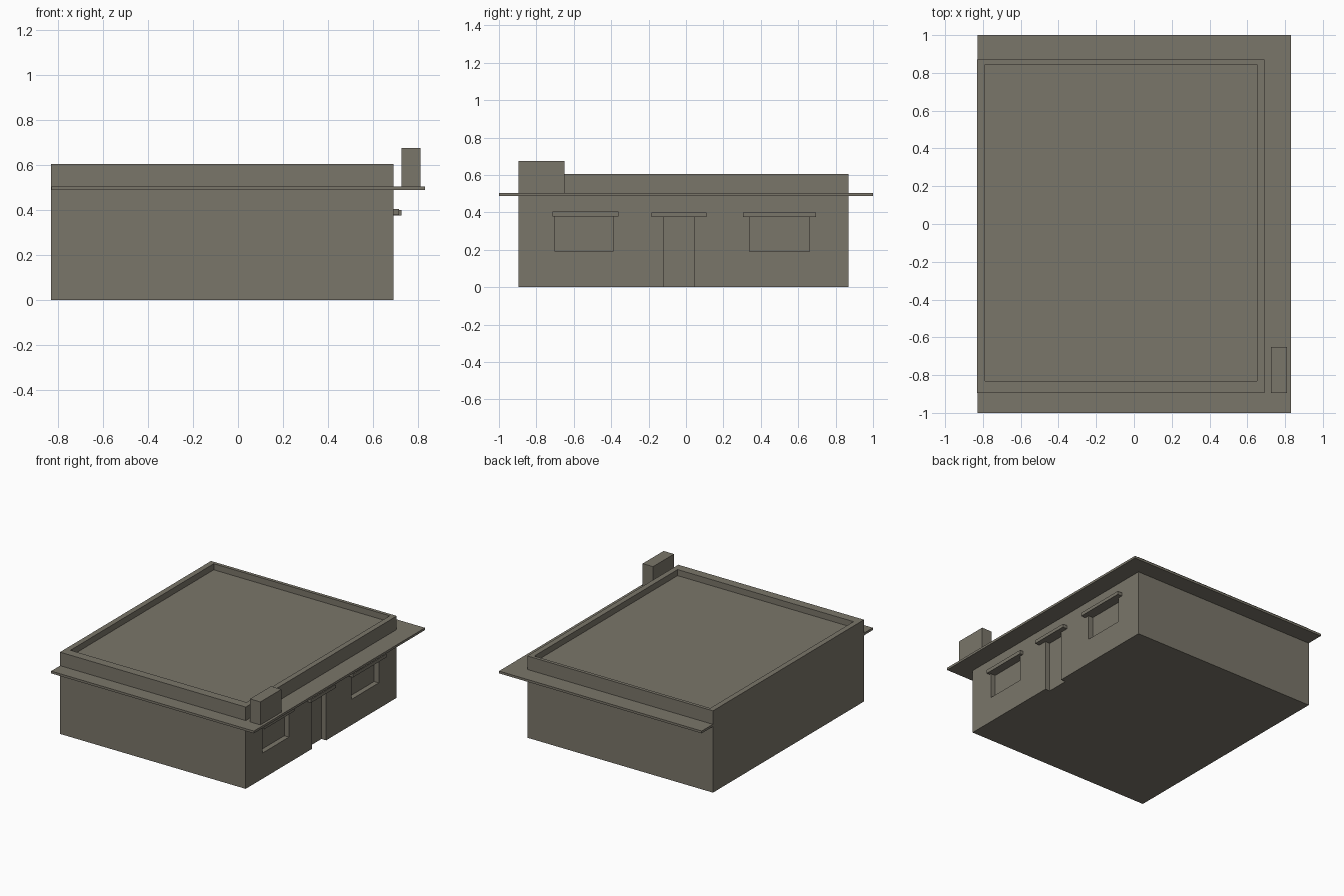
import bpy
from mathutils import Vector

if "Cube" in bpy.data.objects:
    bpy.data.objects.remove(bpy.data.objects["Cube"], do_unlink=True)

# Single wall colour
clay = bpy.data.materials.new("grey_brown_clay")
clay.use_nodes = True
colour = (0.195, 0.18, 0.143, 1)
clay.diffuse_color = colour
bsdf = next(n for n in clay.node_tree.nodes if n.type == 'BSDF_PRINCIPLED')
bsdf.inputs["Base Color"].default_value = colour


def box(name, x, y, z):
    """Box spanning the given (low, high) range on each axis."""
    low, high = (Vector(c) for c in zip(x, y, z))
    bpy.ops.mesh.primitive_cube_add(size=1)
    ob = bpy.context.object
    ob.name = ob.data.name = name
    for v in ob.data.vertices:
        v.co = (low + high) / 2 + v.co * (high - low)
    ob.data.materials.append(clay)
    return ob


def cut(target, x, y, z):
    """Carve a box-shaped recess out of the target."""
    cutter = box("recess_cutter", x, y, z)
    cutter.hide_render = True
    mod = target.modifiers.new("recess", 'BOOLEAN')
    mod.operation = 'DIFFERENCE'
    mod.solver = 'EXACT'
    mod.object = cutter
    bpy.context.view_layer.objects.active = target
    bpy.ops.object.modifier_apply(modifier=mod.name)
    bpy.data.objects.remove(cutter, do_unlink=True)


BACK, WALL = -0.83, 0.69
RECESS = (WALL - 0.038, WALL + 0.1)

# House body with a sunken flat roof behind the parapet
body = box("house_body", (BACK, WALL), (-0.895, 0.87), (0, 0.605))
cut(body, (-0.79, 0.65), (-0.83, 0.845), (0.56, 0.8))

# Openings, each with a small ledge above: name, opening y, sill, ledge y, ledge z, reach
openings = [
    ("front_window", (-0.70, -0.39), 0.19, (-0.715, -0.36), (0.378, 0.405), 0.715),
    ("door", (-0.12, 0.045), -0.1, (-0.185, 0.11), (0.375, 0.4), 0.727),
    ("back_window", (0.34, 0.66), 0.19, (0.305, 0.695), (0.375, 0.4), 0.727),
]
for name, span, sill, ledge_y, ledge_z, reach in openings:
    cut(body, RECESS, span, (sill, ledge_z[0]))
    box(name + "_ledge", (WALL - 0.01, reach), ledge_y, ledge_z)

# Thin overhanging eave slab and the chimney standing on it
box("eave_slab", (BACK + 0.001, 0.83), (-1, 1), (0.488, 0.505))
box("chimney", (0.725, 0.81), (-0.895, -0.65), (0.5, 0.675))
